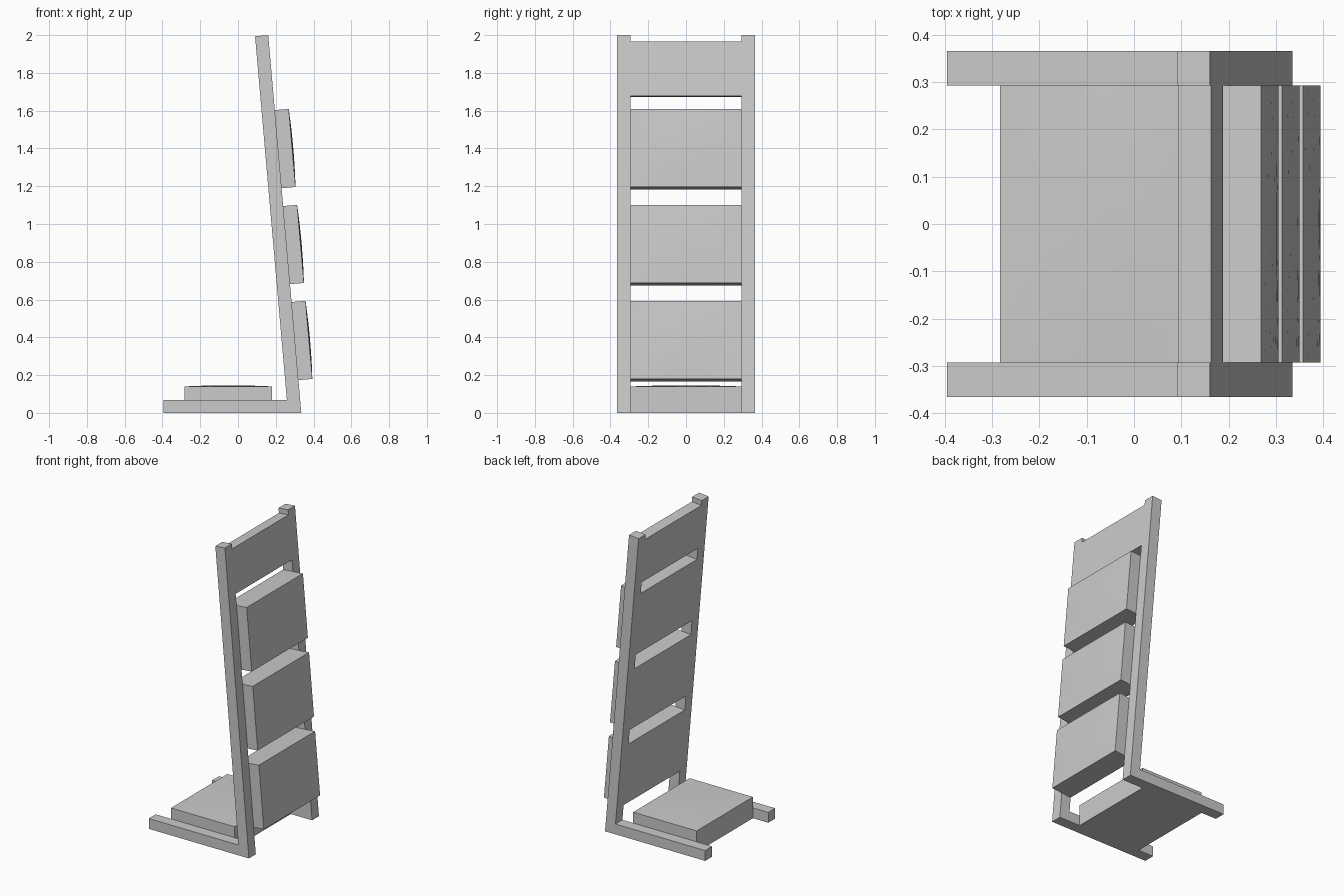
import bpy, bmesh, math
from mathutils import Vector

if "Cube" in bpy.data.objects:
    bpy.data.objects.remove(bpy.data.objects["Cube"])

LEAN = math.radians(5)
FOOT = Vector((0.335, 0, 0))                              # rear heel of the frame
UP = Vector((-math.sin(LEAN), 0, math.cos(LEAN)))         # along the leaning upright
OUT = Vector((math.cos(LEAN), 0, math.sin(LEAN)))         # away from the seat
INNER, OUTER = 0.293, 0.365                               # rail sides in y
THICK = 0.07


def lean(s, t):
    """Point on the leaning back: s along it, t outward from its rear face."""
    return FOOT + UP * s + OUT * t


def finish(name, bm):
    bmesh.ops.recalc_face_normals(bm, faces=bm.faces[:])
    mesh = bpy.data.meshes.new(name)
    bm.to_mesh(mesh)
    bm.free()
    obj = bpy.data.objects.new(name, mesh)
    bpy.context.collection.objects.link(obj)
    return obj


def extrude_profile(name, points, y0, y1):
    bm = bmesh.new()
    face = bm.faces.new([bm.verts.new((p[0], y0, p[2])) for p in points])
    new = bmesh.ops.extrude_face_region(bm, geom=[face])["geom"]
    bmesh.ops.translate(bm, vec=(0, y1 - y0, 0),
                        verts=[v for v in new if isinstance(v, bmesh.types.BMVert)])
    return finish(name, bm)


def cushion(name, origin, along, normal, length, depth, bulge=0.006, n=12):
    """Box centred on y = 0 whose outer face swells gently."""
    bm = bmesh.new()
    bmesh.ops.create_grid(bm, x_segments=n, y_segments=n, size=1)
    new = bmesh.ops.extrude_face_region(bm, geom=bm.faces[:])["geom"]
    top = {v for v in new if isinstance(v, bmesh.types.BMVert)}
    for v in bm.verts:
        u, w = v.co.x, v.co.y
        h = depth + bulge * (1 - u * u) * (1 - w * w) if v in top else 0
        v.co = origin + along * (length * (u + 1) / 2) + normal * h
        v.co.y += w * INNER
    # the flat back needs no grid
    bmesh.ops.dissolve_limit(bm, angle_limit=0.001, verts=bm.verts[:], edges=bm.edges[:])
    obj = finish(name, bm)
    bpy.ops.object.select_all(action="DESELECT")
    obj.select_set(True)
    bpy.context.view_layer.objects.active = obj
    bpy.ops.object.shade_smooth_by_angle(angle=math.radians(30))
    return obj


# L-shaped side frames: ground rail and leaning upright
rail_h = 0.068
corner_s = (rail_h + THICK * OUT.z) / UP.z
profile = [Vector((-0.395, 0, 0)), FOOT, lean(2.0076, 0), lean(2.0076, -THICK),
           lean(corner_s, -THICK), Vector((-0.395, 0, rail_h))]
for side, sign in (("left", 1), ("right", -1)):
    extrude_profile(side + "_frame", profile, sign * INNER, sign * OUTER)

# Plain panel at the top of the back
extrude_profile("top_panel", [lean(1.684, 0), lean(1.975, 0),
                              lean(1.975, -THICK), lean(1.684, -THICK)], -INNER, INNER)

# Three padded back panels
for i in range(3):
    cushion(f"back_pad_{i + 1}", lean(0.174 + 0.51 * i, -THICK), UP, OUT, 0.415, THICK + 0.074)

# Seat pad between the ground rails
cushion("seat", Vector((-0.283, 0, 0)), Vector((1, 0, 0)), Vector((0, 0, 1)), 0.463, 0.14)
